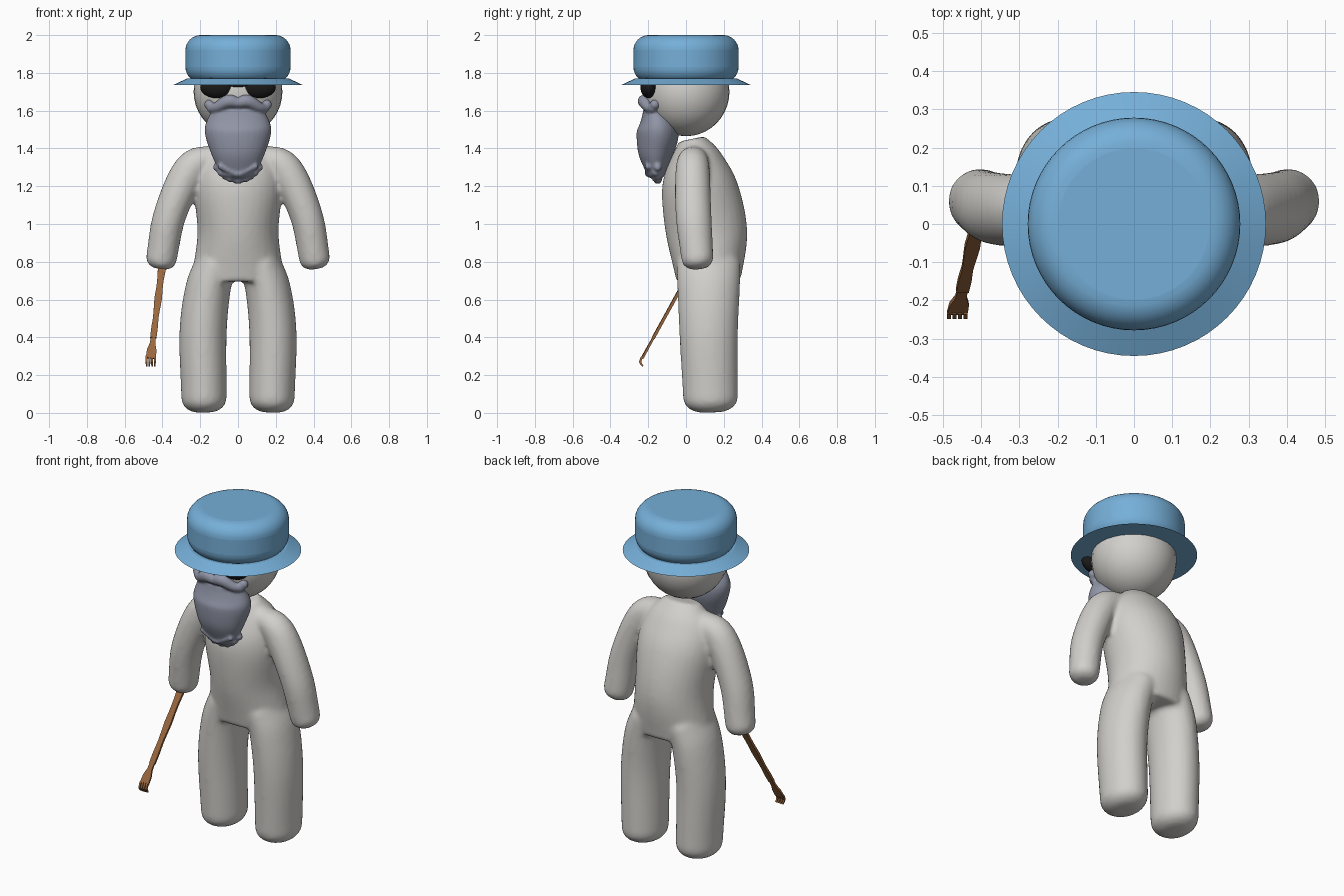
import bpy, bmesh, math
from mathutils import Vector

default_cube = bpy.data.objects.get("Cube")
if default_cube:
    bpy.data.objects.remove(default_cube, do_unlink=True)


def material(name, red, green, blue):
    made = bpy.data.materials.new(name)
    made.use_nodes = True
    made.diffuse_color = (red, green, blue, 1)
    shader = made.node_tree.nodes["Principled BSDF"]
    shader.inputs["Base Color"].default_value = made.diffuse_color
    shader.inputs["Roughness"].default_value = 0.6
    return made


grey = material("warm grey", 0.64, 0.63, 0.6)
blue = material("hat blue", 0.18, 0.43, 0.69)
slate = material("beard slate", 0.28, 0.3, 0.38)
black = material("lens black", 0.01, 0.01, 0.01)
brown = material("wood brown", 0.33, 0.14, 0.05)


def smooth_path(keys, steps):
    """Spline through the keys, interpolating position and size together."""
    keys = [Vector(key) for key in keys]
    padded = [keys[0] * 2 - keys[1], *keys, keys[-1] * 2 - keys[-2]]
    path = []
    for before, start, end, after in zip(padded, padded[1:], padded[2:], padded[3:]):
        for step in range(steps):
            f = step / steps
            bend_in, bend_out = (end - before) / 2, (after - start) / 2
            path.append(start + bend_in * f + (3 * (end - start) - 2 * bend_in - bend_out) * f * f
                        + (2 * (start - end) + bend_in + bend_out) * f ** 3)
    return path + [keys[-1]]


def loft(bm, keys, sides=32, steps=6, dome=0):
    """Tube through (x, y, z, half width, half depth) with optional domed ends."""
    path = smooth_path(keys, steps)
    rings = []
    for i, key in enumerate(path):
        ahead, behind = path[min(i + 1, len(path) - 1)], path[max(i - 1, 0)]
        rings.append((key, (ahead - behind).to_3d().normalized(), 0, 1))
    if dome:
        angles = [math.radians(a) for a in range(15, 90, 15)]
        caps = [(dome * math.sin(a), math.cos(a) ** 0.7) for a in angles]
        first, last = rings[0], rings[-1]
        rings = ([(first[0], first[1], -push, size) for push, size in reversed(caps)] + rings
                 + [(last[0], last[1], push, size) for push, size in caps])
    loops = []
    for key, along, push, size in rings:
        deep = Vector((0, 1, 0))
        deep = (deep - along * deep.dot(along)).normalized()
        side = deep.cross(along)
        if sides == 4:
            size *= math.sqrt(2)
        loop = []
        for k in range(sides):
            turn = math.tau * (k + 0.5) / sides
            offset = side * key[3] * math.cos(turn) + deep * key[4] * math.sin(turn)
            loop.append(bm.verts.new(key.to_3d() + along * push + offset * size))
        loops.append(loop)
    for low, high in zip(loops, loops[1:]):
        for k in range(sides):
            bm.faces.new((low[k - 1], low[k], high[k], high[k - 1]))
    bm.faces.new(loops[0])
    bm.faces.new(loops[-1])


def ball(bm, place, size):
    made = bmesh.ops.create_uvsphere(bm, u_segments=32, v_segments=20, radius=1)["verts"]
    bmesh.ops.scale(bm, vec=Vector(size), verts=made)
    bmesh.ops.translate(bm, vec=Vector(place), verts=made)


def disc(bm, bottom, top, bottom_radius, top_radius):
    made = bmesh.ops.create_cone(bm, cap_ends=True, segments=64, radius1=bottom_radius,
                                 radius2=top_radius, depth=top - bottom)["verts"]
    bmesh.ops.translate(bm, vec=Vector((0, 0, (top + bottom) / 2)), verts=made)


def finish(name, bm, colour, angle=60, voxel=0, soften=0):
    bmesh.ops.recalc_face_normals(bm, faces=bm.faces)
    mesh = bpy.data.meshes.new(name)
    bm.to_mesh(mesh)
    bm.free()
    part = bpy.data.objects.new(name, mesh)
    bpy.context.collection.objects.link(part)
    mesh.materials.append(colour)
    bpy.ops.object.select_all(action='DESELECT')
    part.select_set(True)
    bpy.context.view_layer.objects.active = part
    if voxel:
        merge = part.modifiers.new("merge", 'REMESH')
        merge.mode = 'VOXEL'
        merge.voxel_size = voxel
        merge.use_smooth_shade = True
        relax = part.modifiers.new("soften", 'SMOOTH')
        relax.iterations = soften
    else:
        bpy.ops.object.shade_smooth_by_angle(angle=math.radians(angle))
    return part


# Body: torso, legs and arms melted into one soft figure
bm = bmesh.new()
loft(bm, [(0, 0.12, 0.7, 0.25, 0.17), (0, 0.11, 0.95, 0.215, 0.215), (0, 0.07, 1.2, 0.235, 0.2),
          (0, 0.05, 1.35, 0.2, 0.14), (0, 0.03, 1.45, 0.11, 0.07)])
for s in (1, -1):
    loft(bm, [(s * 0.18, 0.13, 0.08, 0.12, 0.145), (s * 0.185, 0.12, 0.42, 0.125, 0.155),
              (s * 0.16, 0.12, 0.65, 0.12, 0.165), (s * 0.12, 0.12, 0.78, 0.11, 0.17)], dome=0.08)
    loft(bm, [(s * 0.13, 0.04, 1.36, 0.06, 0.07), (s * 0.25, 0.035, 1.29, 0.09, 0.09),
              (s * 0.36, 0.04, 1.05, 0.087, 0.095), (s * 0.405, 0.06, 0.82, 0.082, 0.085)], dome=0.06)
finish("body", bm, grey, voxel=0.014, soften=6)

# Head
bm = bmesh.new()
ball(bm, (0, 0, 1.7), (0.235, 0.23, 0.235))
finish("head", bm, grey)

# Hat with a sloped brim and a rounded crown
bm = bmesh.new()
disc(bm, 1.735, 1.77, 0.345, 0.27)
finish("hat_brim", bm, blue, angle=20)
bm = bmesh.new()
disc(bm, 1.75, 2, 0.278, 0.278)
crown = finish("hat_crown", bm, blue)
rounding = crown.modifiers.new("rounding", 'BEVEL')
rounding.width = 0.08
rounding.segments = 8

# Dark glasses with a bridge
bm = bmesh.new()
for s in (1, -1):
    ball(bm, (s * 0.11, -0.197, 1.722), (0.09, 0.044, 0.056))
ball(bm, (0, -0.23, 1.735), (0.05, 0.01, 0.01))
finish("glasses", bm, black)

# Beard with a moustache and rows of curls along the lower edge
bm = bmesh.new()
loft(bm, [(0, -0.17, 1.6, 0.14, 0.06), (0, -0.15, 1.5, 0.177, 0.11),
          (0, -0.16, 1.38, 0.145, 0.095), (0, -0.16, 1.27, 0.095, 0.05)], dome=0.03)
for s in (1, -1):
    loft(bm, [(0, -0.22, 1.64, 0.028, 0.03), (s * 0.05, -0.22, 1.65, 0.035, 0.035),
              (s * 0.11, -0.2, 1.62, 0.027, 0.027), (s * 0.15, -0.17, 1.61, 0.02, 0.02)], dome=0.01)
    ball(bm, (s * 0.152, -0.165, 1.632), [0.027] * 3)
    for k in range(5):
        f = k / 4
        ball(bm, (s * (0.02 + 0.09 * f), -0.15 - 0.01 * (k % 2), 1.24 + 0.06 * f * f), [0.022] * 3)
        ball(bm, (s * (0.01 + 0.08 * f), -0.2, 1.265 + 0.04 * f), [0.018] * 3)
ball(bm, (0, -0.15, 1.235), [0.024] * 3)
finish("beard", bm, slate, voxel=0.008, soften=3)

# Whittled stick in the right hand, ending in a hooked four-finger scratcher
bm = bmesh.new()
grip, palm = Vector((-0.396, 0.06, 0.82)), Vector((-0.462, -0.232, 0.29))
loft(bm, [(*grip.lerp(palm, f / 10), 0.02 - 0.0006 * f + 0.002 * math.sin(f * 1.9), 0.008)
          for f in range(9)], sides=4, steps=2)
loft(bm, [(*grip.lerp(palm, f), width, 0.006)
          for f, width in ((0.8, 0.014), (0.86, 0.015), (0.92, 0.025), (1, 0.026))], sides=4, steps=2)
for k in range(4):
    x = palm.x + (k - 1.5) * 0.0145
    loft(bm, [(x, -0.23, 0.3, 0.005, 0.006), (x, -0.243, 0.27, 0.005, 0.006),
              (x, -0.228, 0.247, 0.004, 0.004)], sides=4, steps=2)
finish("back_scratcher", bm, brown, angle=30)
